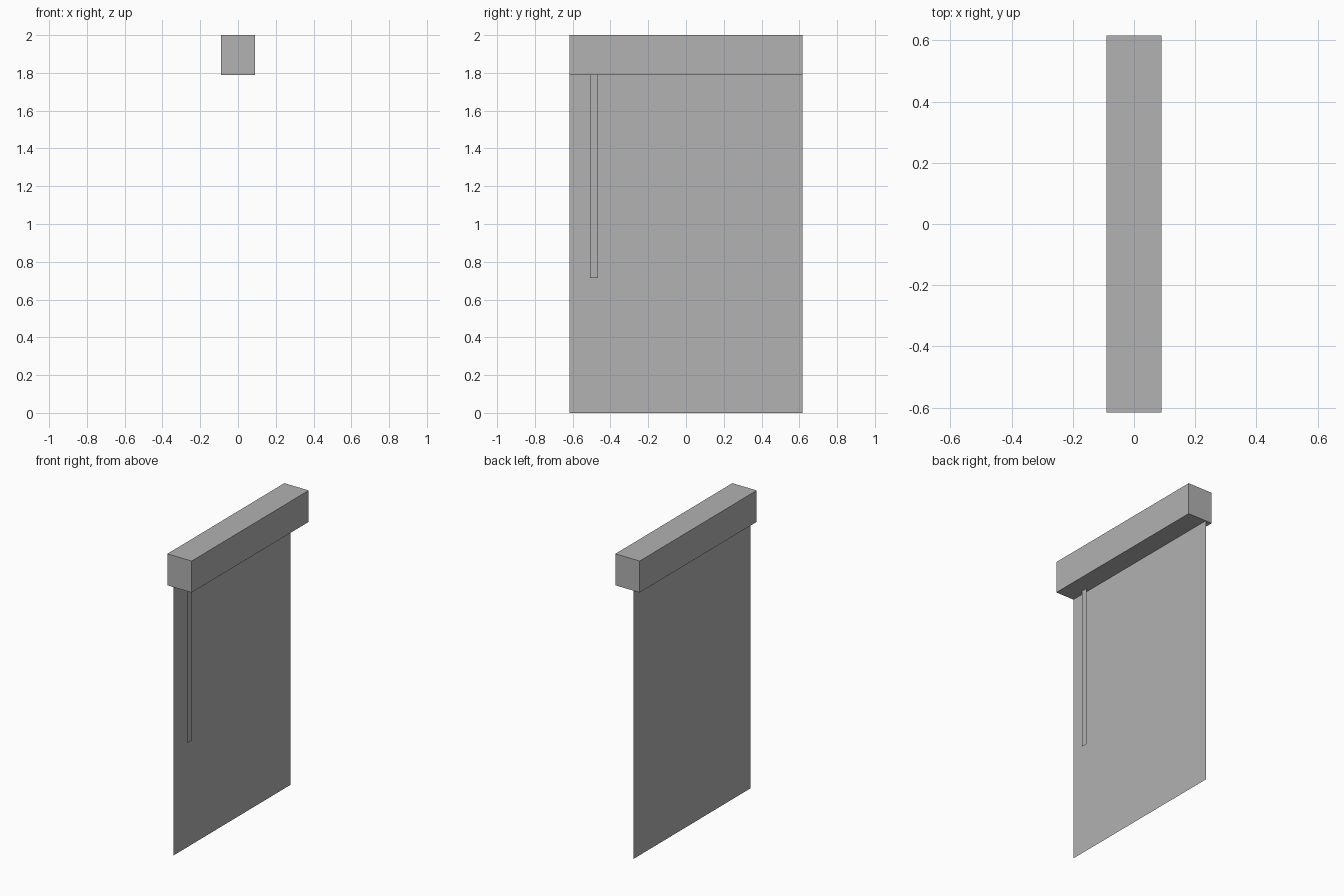
import bpy
import bmesh

cube = bpy.data.objects.get("Cube")
if cube:
    bpy.data.objects.remove(cube, do_unlink=True)

# One plain grey for the whole blind
grey = bpy.data.materials.new("plain grey")
grey.use_nodes = True
colour = (0.445, 0.445, 0.445, 1.0)
grey.diffuse_color = colour
grey.node_tree.nodes["Principled BSDF"].inputs["Base Color"].default_value = colour

HALF_DEPTH, HALF_WIDTH = 0.09, 0.617
BOX_BOTTOM, TOP = 1.79, 2.0


def finish(name, bm):
    mesh = bpy.data.meshes.new(name)
    bm.to_mesh(mesh)
    bm.free()
    mesh.materials.append(grey)
    obj = bpy.data.objects.new(name, mesh)
    bpy.context.collection.objects.link(obj)
    return obj


def sheet_bm(x, y0, y1, z0, z1):
    """Upright flat sheet facing +x."""
    bm = bmesh.new()
    corners = [(x, y0, z0), (x, y1, z0), (x, y1, z1), (x, y0, z1)]
    bm.faces.new([bm.verts.new(c) for c in corners])
    return bm


# Headbox that holds the roller
bm = bmesh.new()
bmesh.ops.create_cube(bm, size=1.0)
bmesh.ops.scale(bm, vec=(2 * HALF_DEPTH, 2 * HALF_WIDTH, TOP - BOX_BOTTOM), verts=bm.verts)
bmesh.ops.translate(bm, vec=(0, 0, (TOP + BOX_BOTTOM) / 2), verts=bm.verts)
finish("headbox", bm)

# Hanging fabric and the pull strap beside it, both paper thin
finish("blind_fabric", sheet_bm(-0.044, -HALF_WIDTH, HALF_WIDTH, 0.0, BOX_BOTTOM))
finish("pull_strap", sheet_bm(-0.018, -0.508, -0.465, 0.714, BOX_BOTTOM))
